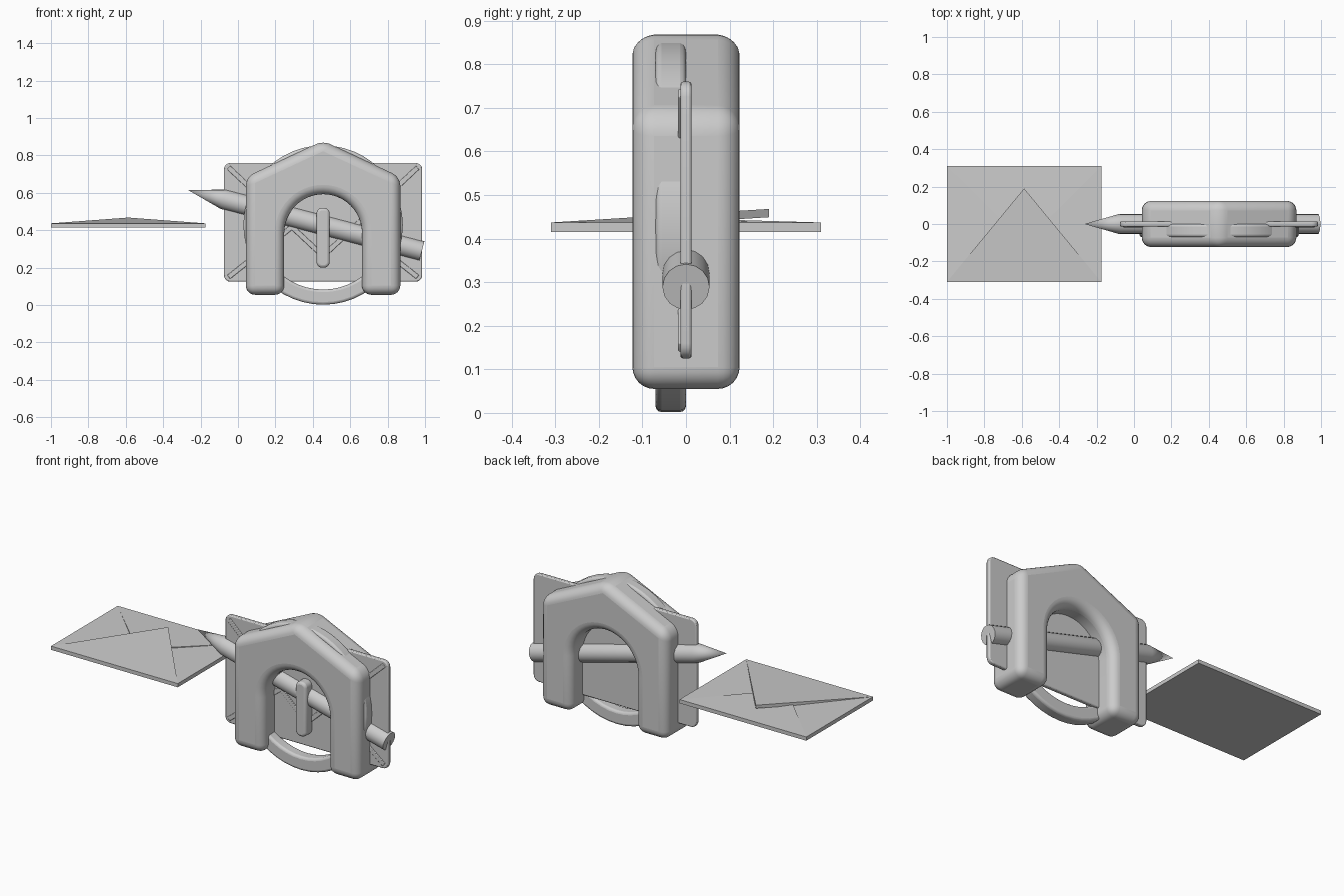
import bpy, bmesh, math
from mathutils import Vector

if "Cube" in bpy.data.objects:
    bpy.data.objects.remove(bpy.data.objects["Cube"])


def finish(name, bm, bevel=0.0, segments=4, smooth=True):
    bmesh.ops.recalc_face_normals(bm, faces=bm.faces)
    me = bpy.data.meshes.new(name)
    bm.to_mesh(me)
    bm.free()
    ob = bpy.data.objects.new(name, me)
    bpy.context.collection.objects.link(ob)
    if bevel:
        mod = ob.modifiers.new("Bevel", 'BEVEL')
        mod.width, mod.segments = bevel, segments
        mod.limit_method, mod.angle_limit = 'ANGLE', math.radians(30)
    if smooth:
        bpy.context.view_layer.objects.active = ob
        ob.select_set(True)
        bpy.ops.object.shade_smooth_by_angle(angle=math.radians(32))
        ob.select_set(False)
    return ob


def extrude(name, pts, direction, **kw):
    """Extrude a closed 3D outline along a direction."""
    bm = bmesh.new()
    face = bm.faces.new([bm.verts.new(p) for p in pts])
    geom = bmesh.ops.extrude_face_region(bm, geom=[face])["geom"]
    verts = [g for g in geom if isinstance(g, bmesh.types.BMVert)]
    bmesh.ops.translate(bm, verts=verts, vec=direction)
    return finish(name, bm, **kw)


def front_plate(name, outline, y0, y1, **kw):
    return extrude(name, [(x, y0, z) for x, z in outline], (0, y1 - y0, 0), **kw)


def rounded_rect(x0, x1, z0, z1, r, n=5):
    pts = []
    for i, (cx, cz) in enumerate([(x1 - r, z1 - r), (x0 + r, z1 - r), (x0 + r, z0 + r), (x1 - r, z0 + r)]):
        for k in range(n + 1):
            a = math.pi / 2 * (i + k / n)
            pts.append((cx + r * math.cos(a), cz + r * math.sin(a)))
    return pts


CX = 0.455

# House with an arched doorway
arch = [(CX + 0.208 * math.cos(math.pi * i / 24), 0.385 + 0.208 * math.sin(math.pi * i / 24))
        for i in range(25)]
house = [(CX + 0.208, 0.055)] + arch + [(CX - 0.208, 0.055), (0.042, 0.055), (0.042, 0.685),
                                        (CX, 0.878), (0.868, 0.685), (0.868, 0.055)]
front_plate("house", house, -0.123, 0.123, bevel=0.05, segments=6)

# Clock ring, lathed from a rectangular section
bm = bmesh.new()
n = 48
section = [(0.426, -0.07), (0.426, 0.0), (0.345, 0.0), (0.345, -0.07)]
rings = [[bm.verts.new((CX + r * math.cos(2 * math.pi * i / n), y, 0.428 + r * math.sin(2 * math.pi * i / n)))
          for r, y in section] for i in range(n)]
for i in range(n):
    a, b = rings[i], rings[(i + 1) % n]
    for j in range(4):
        k = (j + 1) % 4
        bm.faces.new((a[j], a[k], b[k], b[j]))
finish("clock_ring", bm, bevel=0.014, segments=3)

# Clock hand
front_plate("clock_hand", rounded_rect(0.42, 0.49, 0.2, 0.52, 0.03), -0.07, 0.0, bevel=0.014, segments=3)

# Upright letter with raised fold lines
front_plate("letter", rounded_rect(-0.075, 0.985, 0.125, 0.76, 0.035), -0.013, 0.013, bevel=0.006, segments=2)


def ridge(name, a, b, w=0.013):
    a, b = Vector(a), Vector(b)
    d = (b - a).normalized()
    s = Vector((-d.y, d.x)) * w
    front_plate(name, [a + s, b + s, b - s, a - s], -0.018, -0.005, bevel=0.003, segments=2)


for side, label in ((-1, "left"), (1, "right")):
    ridge("letter_flap_fold_" + label, (CX + side * 0.505, 0.735), (CX, 0.262))
    ridge("letter_side_fold_" + label, (CX + side * 0.505, 0.15), (CX + side * 0.17, 0.415))

# Pencil: shaft and pointed tip along a slanted axis
tip, base, end = Vector((-0.265, 0, 0.614)), Vector((-0.078, 0, 0.566)), Vector((0.983, 0, 0.289))
axis = (end - tip).normalized()
up = Vector((0, 1, 0)).cross(axis)
bm = bmesh.new()
sides = 16
loops = []
for c in (base, end):
    loops.append([bm.verts.new(c + 0.054 * (up * math.cos(2 * math.pi * i / sides)
                                            + Vector((0, 1, 0)) * math.sin(2 * math.pi * i / sides)))
                  for i in range(sides)])
point = bm.verts.new(tip)
for i in range(sides):
    j = (i + 1) % sides
    bm.faces.new((loops[0][i], loops[0][j], loops[1][j], loops[1][i]))
    bm.faces.new((point, loops[0][j], loops[0][i]))
bm.faces.new(loops[1])
finish("pencil", bm)

# Flat envelope lying level: slab plus four slightly lifted flaps
X0, X1, Y, MID = -1.0, -0.175, 0.31, -0.5875
extrude("envelope_back", [(X0, -Y, 0.415), (X1, -Y, 0.415), (X1, Y, 0.415), (X0, Y, 0.415)],
        (0, 0, 0.021), smooth=False)


def flap(name, a, b, apex, rise, thick):
    extrude(name, [(*a, 0.437), (*b, 0.437), (*apex, 0.437 + rise)], (0, 0, -thick), smooth=False)


flap("envelope_top_flap", (X0, -Y), (X1, -Y), (MID, 0.19), 0.031, 0.019)
flap("envelope_bottom_flap", (X0, Y), (X1, Y), (MID, -0.1), 0.012, 0.012)
flap("envelope_left_flap", (X0, -Y), (X0, Y), (MID, 0.0), 0.004, 0.012)
flap("envelope_right_flap", (X1, -Y), (X1, Y), (MID, 0.0), 0.004, 0.012)
